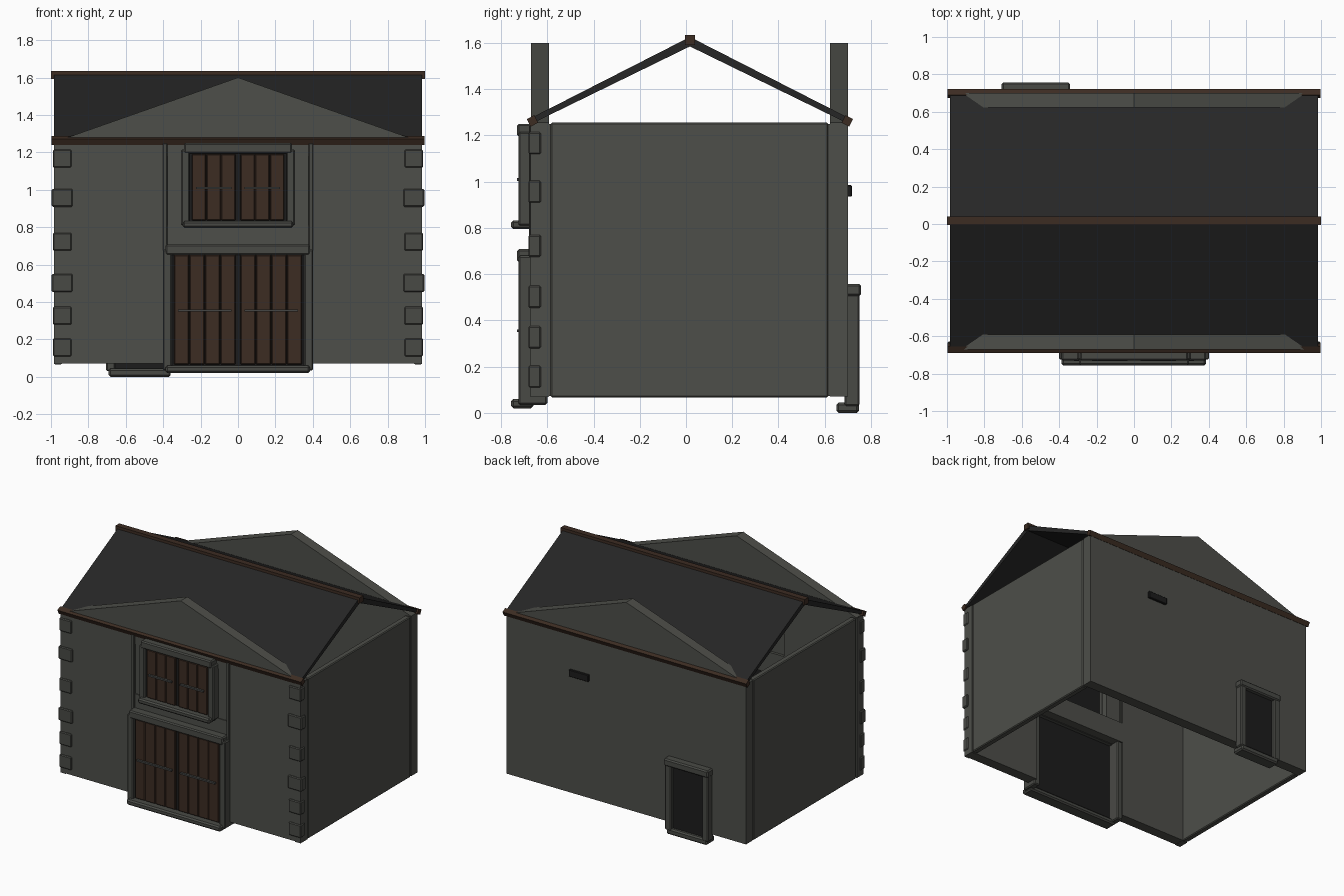
import bpy, bmesh, math

if "Cube" in bpy.data.objects:
    bpy.data.objects.remove(bpy.data.objects["Cube"])


def material(name, rgb):
    m = bpy.data.materials.new(name)
    m.diffuse_color = (*rgb, 1)
    m.use_nodes = True
    m.node_tree.nodes["Principled BSDF"].inputs["Base Color"].default_value = m.diffuse_color
    return m


STONE = material("grey_stone", (0.075, 0.077, 0.067))
TRIM = material("grey_trim", (0.066, 0.068, 0.060))
WOOD = material("brown_wood", (0.045, 0.025, 0.016))
ROOF = material("dark_roof", (0.019, 0.019, 0.019))
BLACK = material("black_panel", (0.012, 0.012, 0.012))
METAL = material("grey_metal", (0.06, 0.062, 0.06))


def finish(bm, name, mat, bevel=0):
    bmesh.ops.recalc_face_normals(bm, faces=bm.faces)
    me = bpy.data.meshes.new(name)
    bm.to_mesh(me)
    bm.free()
    me.materials.append(mat)
    ob = bpy.data.objects.new(name, me)
    bpy.context.collection.objects.link(ob)
    if bevel:
        mod = ob.modifiers.new("bevel", 'BEVEL')
        mod.width = bevel
        mod.segments = 1
    return ob


def box(name, x, y, z, mat, bevel=0.0):
    """Box from (min, max) ranges."""
    bm = bmesh.new()
    bmesh.ops.create_cube(bm, size=1)
    for v in bm.verts:
        for i, (a, b) in enumerate((x, y, z)):
            v.co[i] = a if v.co[i] < 0 else b
    return finish(bm, name, mat, bevel)


def prism(name, pts, axis, lo, hi, mat):
    """Extrude a profile along x (points are y, z) or along y (points are x, z)."""
    bm = bmesh.new()
    co = (lambda a, b: (lo, a, b)) if axis == 'x' else (lambda a, b: (a, lo, b))
    f = bm.faces.new([bm.verts.new(co(a, b)) for a, b in pts])
    ext = bmesh.ops.extrude_face_region(bm, geom=[f])
    for v in ext["geom"]:
        if isinstance(v, bmesh.types.BMVert):
            v.co['xy'.index(axis)] = hi
    return finish(bm, name, mat)


def mirror_pair(name, x, y, z, mat, bevel=0.0):
    box(name + "_right", x, y, z, mat, bevel)
    box(name + "_left", (-x[1], -x[0]), y, z, mat, bevel)


# Walls: the front one has a tall central opening, both long ones carry a gable
W, Z0, ZE = 0.982, 0.07, 1.255
prism("front_wall", [(-W, Z0), (-0.39, Z0), (-0.39, 1.25), (0.39, 1.25), (0.39, Z0),
                     (W, Z0), (W, ZE), (0, 1.6), (-W, ZE)], 'y', -0.67, -0.592, STONE)
prism("back_wall", [(-W, Z0), (W, Z0), (W, ZE), (0, 1.6), (-W, ZE)], 'y', 0.622, 0.70, STONE)
mirror_pair("side_wall", (0.94, 0.984), (-0.585, 0.615), (0.067, ZE), STONE, 0.006)
mirror_pair("side_wall_core", (0.945, 0.976), (-0.6, 0.63), (0.072, 1.25), STONE)
mirror_pair("corner_post", (0.94, 0.984), (-0.673, -0.594), (0.068, 1.25), STONE)

# Corner stones, alternating narrow and wide
for i, z in enumerate((0.157, 0.327, 0.502, 0.722, 0.957, 1.167)):
    w = 0.006 if i in (2, 4) else 0
    mirror_pair(f"corner_stone_{i}", (0.89 - w, 0.99 + w), (-0.682, -0.628),
                (z - 0.048, z + 0.048), TRIM, 0.006)

# Central bay of the front wall
mirror_pair("bay_post", (0.378, 0.402), (-0.678, -0.6), (0.66, 1.25), TRIM, 0.004)
mirror_pair("bay_side", (0.26, 0.385), (-0.662, -0.61), (0.79, 1.18), STONE)
box("bay_header", (-0.385, 0.385), (-0.668, -0.605), (1.18, 1.25), STONE)
box("bay_beam", (-0.39, 0.39), (-0.668, -0.59), (0.655, 0.81), STONE)

# Window and door frames
mirror_pair("window_jamb", (0.258, 0.305), (-0.725, -0.65), (0.81, 1.215), TRIM, 0.007)
box("window_lintel", (-0.29, 0.29), (-0.73, -0.65), (1.195, 1.25), TRIM, 0.008)
box("window_sill", (-0.295, 0.295), (-0.757, -0.66), (0.795, 0.833), TRIM, 0.01)
mirror_pair("door_jamb", (0.353, 0.402), (-0.725, -0.6), (0.035, 0.68), TRIM, 0.007)
box("door_lintel", (-0.388, 0.385), (-0.73, -0.65), (0.652, 0.708), TRIM, 0.008)
box("door_sill", (-0.388, 0.385), (-0.757, -0.66), (0.02, 0.06), TRIM, 0.01)


# Plank leaves on a dark backing, with a metal bar across each
def leaves(name, half, z0, z1, count, bar):
    box(name + "_backing", (-half, half), (-0.70, -0.685), (z0, z1), BLACK)
    lo, hi = 0.012, half - 0.012
    step = (hi - lo) / count
    for i in range(count):
        mirror_pair(f"{name}_plank_{i}", (lo + i * step + 0.001, lo + (i + 1) * step - 0.001),
                    (-0.717, -0.695), (z0 + 0.01, z1 - 0.008), WOOD, 0.005)
    mirror_pair(name + "_bar", (0.035, half - 0.035), (-0.732, -0.71),
                (bar - 0.006, bar + 0.006), METAL)


leaves("window_shutter", 0.26, 0.825, 1.2, 3, 1.01)
leaves("front_door", 0.355, 0.055, 0.66, 4, 0.355)

# Back door and vent
box("back_door_panel", (-0.66, -0.395), (0.69, 0.722), (0.04, 0.51), BLACK)
for side, x in (("left", -0.705), ("right", -0.40)):
    box("back_door_jamb_" + side, (x, x + 0.05), (0.685, 0.75), (0.03, 0.525), TRIM, 0.007)
box("back_door_lintel", (-0.708, -0.342), (0.69, 0.757), (0.505, 0.558), TRIM, 0.009)
box("back_door_sill", (-0.692, -0.36), (0.65, 0.748), (0.0, 0.045), TRIM, 0.01)
box("back_vent", (0.30, 0.46), (0.69, 0.717), (0.935, 0.985), BLACK, 0.003)

# Roof slabs about the ridge, with open ends
RY = 0.017
for side, s in (("front", -1), ("back", 1)):
    prism("roof_" + side, [(RY, 1.585), (RY, 1.626), (RY + s * 0.673, 1.283),
                           (RY + s * 0.69, 1.248)], 'x', -0.985, 0.985, ROOF)
    # Eave beam tilted with the slope
    a, c, r = math.radians(27), (RY + s * 0.681, 1.263), 0.026
    pts = [(c[0] + s * r * math.cos(a + math.pi / 4 + k * math.pi / 2),
            c[1] - r * math.sin(a + math.pi / 4 + k * math.pi / 2)) for k in range(4)]
    prism("eave_beam_" + side, pts, 'x', -0.998, 0.998, WOOD)
box("ridge_beam", (-1, 1), (RY - 0.022, RY + 0.022), (1.592, 1.635), WOOD)
